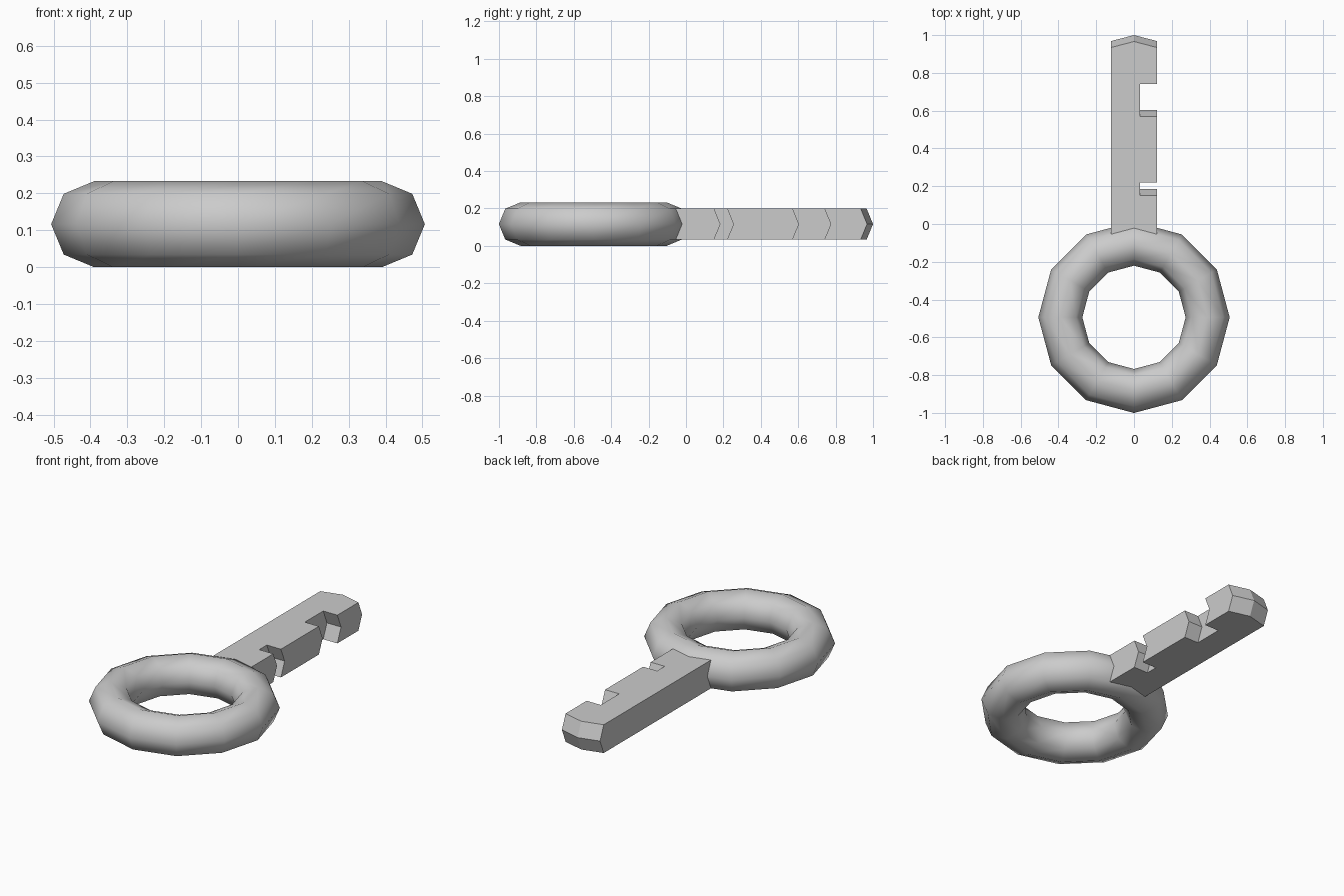
import bpy, bmesh

if "Cube" in bpy.data.objects:
    bpy.data.objects.remove(bpy.data.objects["Cube"])

R, r, CY = 0.39, 0.1165, -0.494   # ring radii and centre
H = r * 0.7071                    # half thickness of blade
BULGE = 0.034                     # mid-height shift giving chevron ends
W, N = 0.123, 0.032               # blade half width, notch floor

# ring handle
bpy.ops.mesh.primitive_torus_add(major_segments=12, minor_segments=8,
                                 major_radius=R, minor_radius=r,
                                 location=(0, CY, r))
ring = bpy.context.object
ring.name = "ring_handle"
bpy.ops.object.shade_smooth()

# blade outline with two notches, base sunk inside the ring
outline = [(-W, -0.10), (0, -0.07), (W, -0.10),
           (W, 0.15), (N, 0.15), (N, 0.22), (W, 0.22),
           (W, 0.57), (N, 0.57), (N, 0.74), (W, 0.74),
           (W, 0.934), (0, 0.966), (-W, 0.934)]
layers = [(r - H, 0), (r, BULGE), (r + H, 0)]

bm = bmesh.new()
loops = [[bm.verts.new((x, y + dy, z)) for x, y in outline] for z, dy in layers]
n = len(outline)
for lower, upper in zip(loops, loops[1:]):
    for i in range(n):
        j = (i + 1) % n
        bm.faces.new((lower[i], lower[j], upper[j], upper[i]))
bm.faces.new(loops[0][::-1])
bm.faces.new(loops[-1])
bmesh.ops.recalc_face_normals(bm, faces=bm.faces)

# notched blade
mesh = bpy.data.meshes.new("notched_blade")
bm.to_mesh(mesh)
bm.free()
bpy.context.collection.objects.link(bpy.data.objects.new("notched_blade", mesh))
